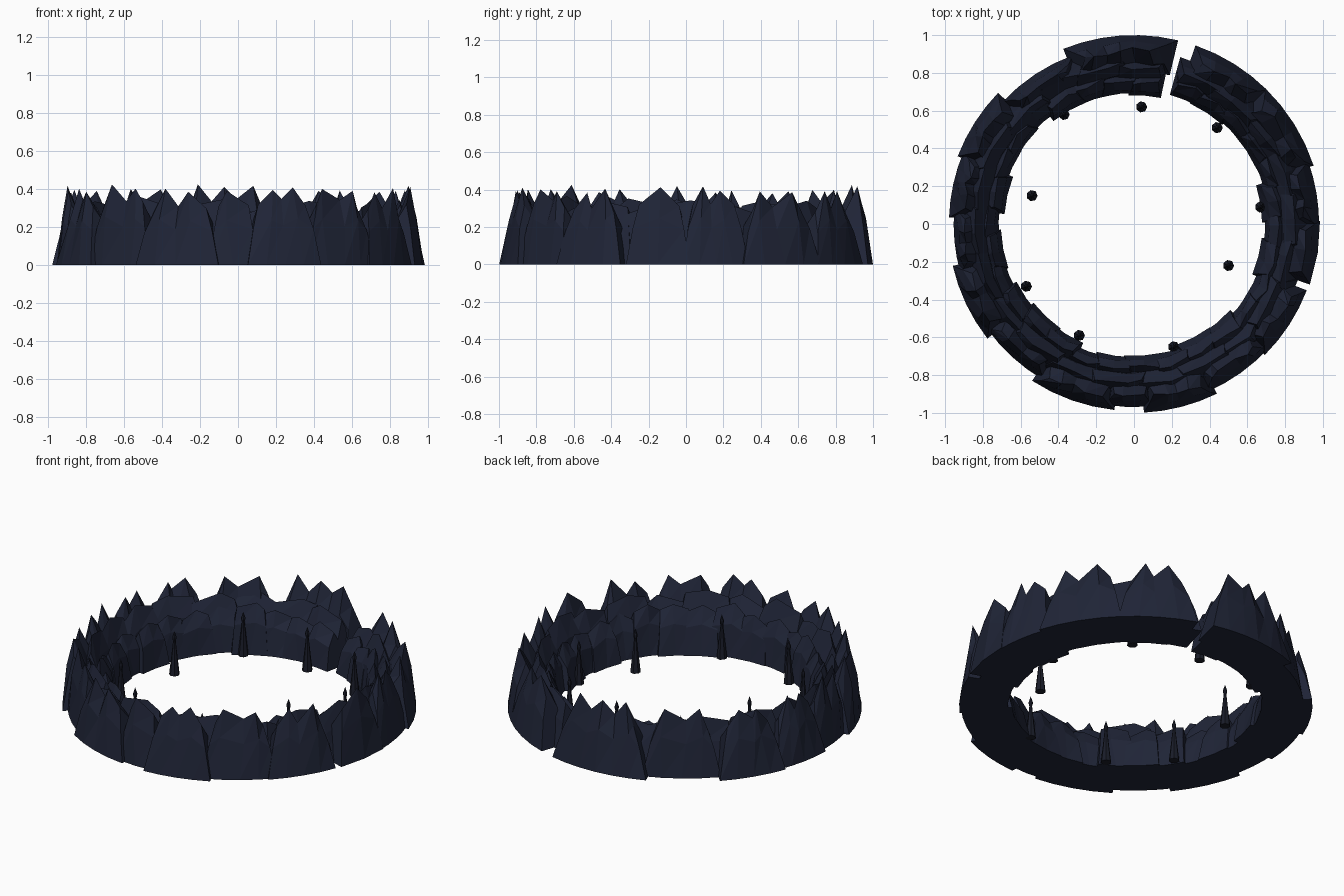
import bpy, bmesh, random
from math import radians, cos, sin, pi

if "Cube" in bpy.data.objects:
    bpy.data.objects.remove(bpy.data.objects["Cube"])

random.seed(7)


def material(name, rgb):
    m = bpy.data.materials.new(name)
    m.diffuse_color = (*rgb, 1)
    m.use_nodes = True
    m.node_tree.nodes["Principled BSDF"].inputs["Base Color"].default_value = m.diffuse_color
    return m


ROCK = material("dark_rock", (0.014, 0.018, 0.038))
SPIRE = material("dark_spire", (0.010, 0.012, 0.022))


def finish(bm, name, mat):
    bmesh.ops.recalc_face_normals(bm, faces=bm.faces)
    me = bpy.data.meshes.new(name)
    bm.to_mesh(me)
    bm.free()
    ob = bpy.data.objects.new(name, me)
    me.materials.append(mat)
    bpy.context.collection.objects.link(ob)


# One crag: an arc-shaped base lofted to a narrower zigzag ridge
def crag(bm, a0, a1, r_in, r_out, h, ridge, peak_deg, taper, low):
    peaks = max(1, round((a1 - a0) / peak_deg))
    n = peaks * 2
    mid = (a0 + a1) / 2
    rows = []
    for k in range(n + 1):
        a = a0 + (a1 - a0) * k / n
        if k % 2:
            z = h * random.uniform(0.92, 1.0)
        elif k in (0, n):
            z = h * random.uniform(low, low + 0.1)
        else:
            z = h * random.uniform(0.74, 0.84)
        jit = random.uniform(-0.3, 0.3) * (a1 - a0) / n if 0 < k < n else 0
        rr = r_in + (r_out - r_in) * (ridge + random.uniform(-0.1, 0.1))
        section = [
            (r_out, 0, 1.0),
            (r_out * 0.45 + rr * 0.55 + random.uniform(0, 0.012), z * 0.6, (1 + taper) / 2),
            (rr, z, taper),
            (r_in * 0.55 + rr * 0.45 - random.uniform(0, 0.012), z * 0.65, (1 + taper) / 2),
            (r_in, 0, 1.0),
        ]
        row = []
        for r, zz, s in section:
            t = radians(mid + (a - mid) * s + (jit if zz else 0))
            row.append(bm.verts.new((r * cos(t), r * sin(t), zz)))
        rows.append(row)
    for p, q in zip(rows, rows[1:]):
        for i in range(4):
            bm.faces.new((p[i], p[i + 1], q[i + 1]))
            bm.faces.new((p[i], q[i + 1], q[i]))
        bm.faces.new((p[4], p[0], q[0], q[4]))
    bm.faces.new(rows[0])
    bm.faces.new(rows[-1])


# Outer cliffs: start angle, end angle, outer radius
OUTER = [(18, 46, 1.0), (45, 71, 1.0), (76.5, 112, 1.0), (110, 137, .95),
         (136, 159, 1.0), (157, 178, .98), (175, 196, .955), (193, 218, .985),
         (215, 240, .955), (237, 264, .99), (261, 276, .97), (273, 296, 1.0),
         (293, 318, .97), (315, 339, .98), (341, 361, .985), (359, 380, .98)]
bm = bmesh.new()
for a0, a1, r in OUTER:
    crag(bm, a0, a1, 0.81, r, random.uniform(0.40, 0.435), 0.58, 14, 0.68, 0.68)
finish(bm, "outer_cliffs", ROCK)


# Middle and inner tiers fill the circle but leave the pass near 75 degrees
def tier(name, count, overlap, r_in, r_out, h, ridge, peak_deg):
    bm = bmesh.new()
    start, span = 78, 356.5
    step = span / count
    for i in range(count):
        a0 = start + i * step - (overlap if i else 0)
        a1 = start + (i + 1) * step + (overlap if i < count - 1 else 0)
        crag(bm, a0, a1, random.uniform(*r_in), random.uniform(*r_out),
             random.uniform(*h), ridge, peak_deg, 0.7, 0.78)
    finish(bm, name, ROCK)


tier("middle_cliffs", 22, 4.0, (0.74, 0.77), (0.91, 0.94), (0.31, 0.38), 0.5, 20)
tier("inner_cliffs", 30, 2.5, (0.675, 0.725), (0.82, 0.86), (0.25, 0.31), 0.5, 20)

# Thin spires standing inside the ring
PROFILE = [(.030, 0), (.027, .03), (.019, .10), (.012, .165), (.008, .205),
           (.012, .222), (.012, .232)]
SPOTS = [(-.37, .58), (.04, .62), (.44, .51), (-.54, .15), (.67, .09),
         (.50, -.22), (-.57, -.33), (-.29, -.59), (.21, -.65)]
SIDES = 7
for i, (x, y) in enumerate(SPOTS):
    bm = bmesh.new()
    rings = [[bm.verts.new((x + r * cos(2 * pi * j / SIDES),
                            y + r * sin(2 * pi * j / SIDES), z))
              for j in range(SIDES)] for r, z in PROFILE]
    tip = bm.verts.new((x, y, 0.268))
    bm.faces.new(rings[0])
    for j in range(SIDES):
        k = (j + 1) % SIDES
        for a, b in zip(rings, rings[1:]):
            bm.faces.new((a[j], a[k], b[k], b[j]))
        bm.faces.new((rings[-1][j], rings[-1][k], tip))
    finish(bm, f"spire_{i + 1}", SPIRE)
